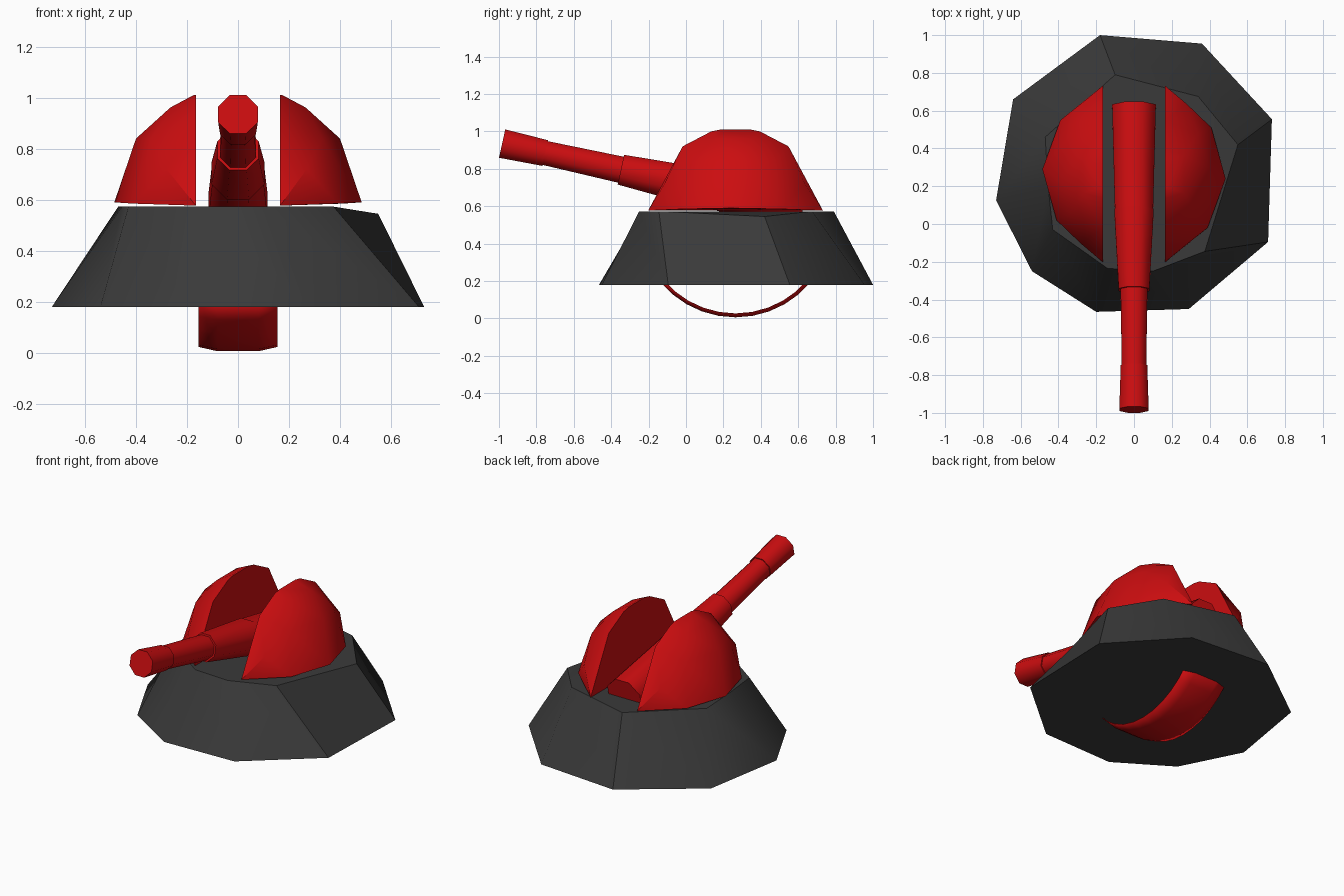
import bpy, bmesh, math
from mathutils import Vector, Matrix

if "Cube" in bpy.data.objects:
    bpy.data.objects.remove(bpy.data.objects["Cube"])


def material(name, rgb):
    m = bpy.data.materials.new(name)
    m.diffuse_color = (*rgb, 1)
    m.use_nodes = True
    m.node_tree.nodes["Principled BSDF"].inputs["Base Color"].default_value = m.diffuse_color
    return m


RED = material("red", (0.60, 0.004, 0.005))
GREY = material("dark grey", (0.042, 0.042, 0.042))
CENTRE_Y = 0.265


def finish(name, bm, mat, angle=40):
    bmesh.ops.recalc_face_normals(bm, faces=bm.faces[:])
    mesh = bpy.data.meshes.new(name)
    bm.to_mesh(mesh)
    bm.free()
    mesh.materials.append(mat)
    ob = bpy.data.objects.new(name, mesh)
    bpy.context.collection.objects.link(ob)
    bpy.ops.object.select_all(action='DESELECT')
    ob.select_set(True)
    bpy.context.view_layer.objects.active = ob
    bpy.ops.object.shade_smooth_by_angle(angle=math.radians(angle))
    return ob


def loft(bm, rings):
    """Join equal closed rings of points with quads and cap both ends."""
    rings = [[bm.verts.new(p) for p in r] for r in rings]
    n = len(rings[0])
    for a, b in zip(rings, rings[1:]):
        for i in range(n):
            j = (i + 1) % n
            bm.faces.new((a[i], a[j], b[j], b[i]))
    bm.faces.new(rings[0])
    bm.faces.new(rings[-1])


# Base: uneven nine-sided frustum with one slightly low top corner
bottom = [(-.18, 1.0), (.36, .955), (.73, .555), (.71, -.095), (.29, -.45),
          (-.20, -.465), (-.54, -.25), (-.73, .125), (-.64, .66)]
top = [(-.10, .79), (.34, .675), (.55, .42), (.375, -.145), (.10, -.25),
       (-.14, -.235), (-.43, -.03), (-.455, .2), (-.47, .46)]
bm = bmesh.new()
loft(bm, [[(x, y, .18) for x, y in bottom],
          [(x, y, .545 if x > .5 else .573) for x, y in top]])
bmesh.ops.triangulate(bm, faces=[f for f in bm.faces if len(f.verts) > 4])
finish("base", bm, GREY)

# Dome halves: faceted shells with a flat inner wall, one turned half a circle
wall = [(.165, s * y, z) for s in (-1, 1)
        for y, z in ((.467, .577), (.283, .92), (.13, 1.0), (.08, 1.01))]
shell = [(.41, .245, .585), (.485, -.025, .59), (.39, -.285, .585),
         (.175, -.07, 1.01), (.175, .07, 1.01), (.265, .10, .962),
         (.265, -.10, .962), (.40, .03, .84), (.34, .21, .84),
         (.33, -.22, .84), (.28, .37, .72), (.27, -.38, .72)]
for name, turn in (("right_dome_half", 0), ("left_dome_half", math.pi)):
    bm = bmesh.new()
    rot = Matrix.Translation((0, CENTRE_Y, 0)) @ Matrix.Rotation(turn, 4, 'Z')
    for p in wall + shell:
        bm.verts.new(rot @ Vector(p))
    bmesh.ops.convex_hull(bm, input=bm.verts[:])
    loose = [v for v in bm.verts if not v.link_faces]
    bmesh.ops.delete(bm, geom=loose, context='VERTS')
    finish(name, bm, RED)

# Gun barrel: four eight-sided tapered sleeves along a raised axis
START = Vector((0, -.983, .935))
AXIS = Vector((0, 1, -.22)).normalized()
UP = Vector((0, -AXIS.z, AXIS.y))


def ring(dist, radius, sides=8):
    c = START + AXIS * dist
    pts = []
    for i in range(sides):
        a = 2 * math.pi * (i + .5) / sides
        pts.append(c + Vector((radius * math.cos(a), 0, 0)) + UP * radius * math.sin(a))
    return pts


for name, d0, r0, d1, r1 in (("muzzle", 0, .084, .235, .076),
                             ("front_barrel", .225, .070, .66, .077),
                             ("middle_barrel", .65, .088, 1.08, .113),
                             ("rear_barrel", 1.06, .109, 1.645, .125)):
    bm = bmesh.new()
    loft(bm, [ring(d0, r0), ring(d1, r1)])
    finish(name, bm, RED, 50)

# Lower band: thin curved strip hanging under the base
bm = bmesh.new()
rows = []
for i in range(11):
    a = math.radians(-140 + 10 * i)
    rows.append([bm.verts.new((x, CENTRE_Y + r * math.cos(a), .53 + r * math.sin(a)))
                 for x, r in ((-.155, .505), (-.08, .522), (.08, .522), (.155, .505))])
for a, b in zip(rows, rows[1:]):
    for i in range(3):
        bm.faces.new((a[i], a[i + 1], b[i + 1], b[i]))
band = finish("lower_band", bm, RED)
solid = band.modifiers.new("thickness", 'SOLIDIFY')
solid.thickness = .004
solid.offset = 0
